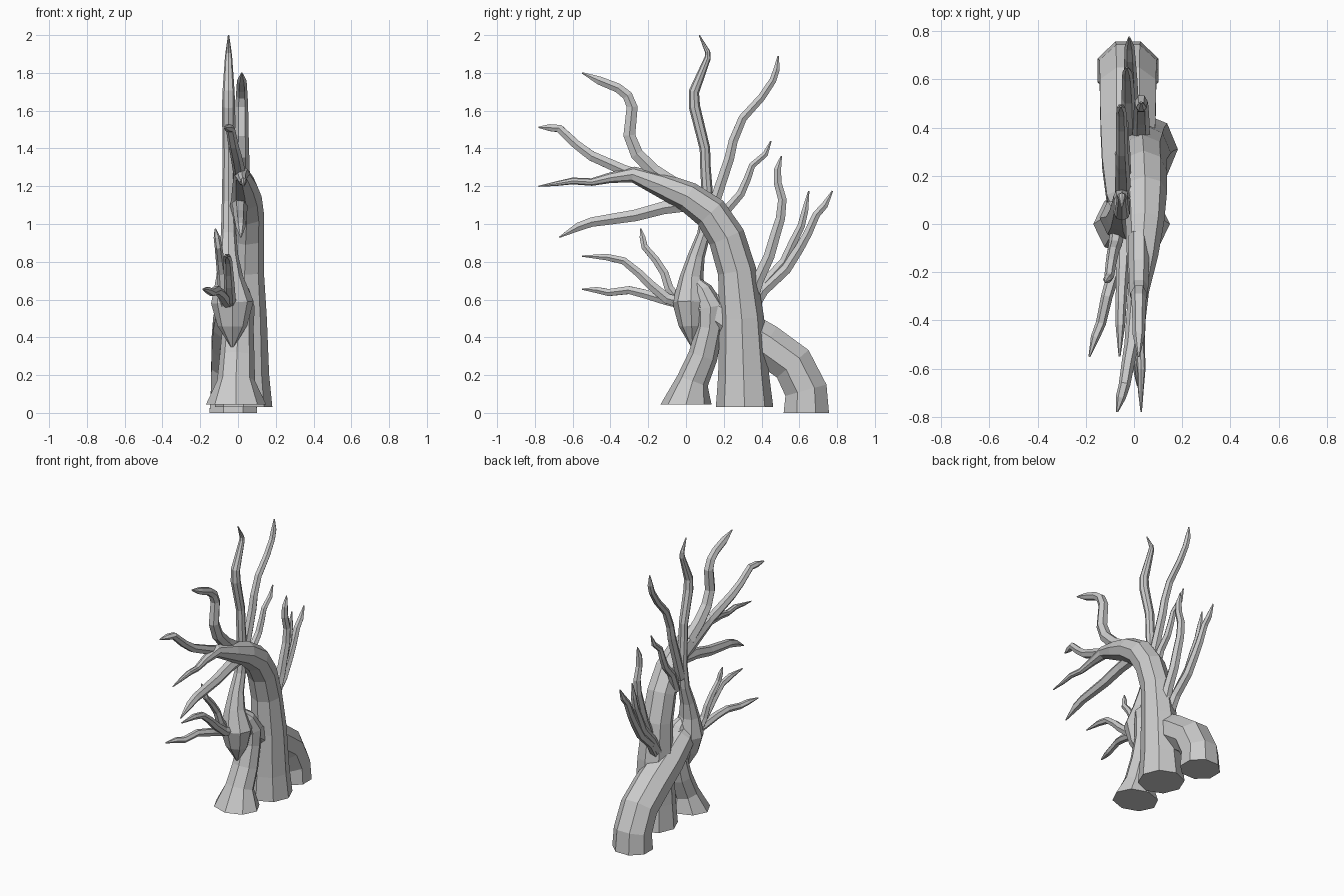
import bpy, bmesh, math
from mathutils import Vector


def tube(name, pts, sides=6, wide=1.0, grounded=False, turn=0.0):
    """Sweep a polygon along (x, y, z, radius) points; wide stretches it in x."""
    bm = bmesh.new()
    P = [Vector(p[:3]) for p in pts]
    rings = []
    for i, p in enumerate(P):
        t = (P[min(i + 1, len(P) - 1)] - P[max(i - 1, 0)]).normalized()
        if grounded and i == 0:
            t = Vector((0, 0, 1))
        v = t.cross(Vector((1, 0, 0))).normalized()
        u = v.cross(t).normalized()
        r = pts[i][3]
        ring = []
        for k in range(sides):
            a = 2 * math.pi * (k + turn) / sides
            ring.append(bm.verts.new(p + u * r * wide * math.cos(a) + v * r * math.sin(a)))
        rings.append(ring)
    for a, b in zip(rings, rings[1:]):
        for k in range(sides):
            n = (k + 1) % sides
            bm.faces.new((a[k], a[n], b[n], b[k]))
    bm.faces.new(rings[0][::-1])
    bm.faces.new(rings[-1])
    bmesh.ops.recalc_face_normals(bm, faces=bm.faces)
    me = bpy.data.meshes.new(name)
    bm.to_mesh(me)
    bm.free()
    ob = bpy.data.objects.new(name, me)
    bpy.context.collection.objects.link(ob)
    return ob


def branch(name, x0, x1, r, path):
    """Tapering twig along (y, z) points, x sliding from x0 to x1."""
    n = len(path) - 1
    pts = []
    for i, (y, z) in enumerate(path):
        f = i / n
        rad = 0.004 if i == n else r * (1 - 0.5 * f)
        pts.append((x0 + (x1 - x0) * f, y, z, rad))
    tube(name, pts)


# Main trunk arching forward into a thin tip
tube("main_trunk", [
    (.03, .31, .03, .152), (.03, .305, .2, .135), (.035, .295, .5, .118),
    (.035, .27, .75, .102), (.04, .215, .93, .098), (.045, .13, 1.06, .092),
    (.045, .01, 1.145, .08), (.035, -.13, 1.205, .065), (.02, -.28, 1.262, .042),
    (.02, -.4, 1.245, .028), (.025, -.5, 1.222, .02), (.03, -.6, 1.228, .018),
    (.028, -.69, 1.213, .012), (.03, -.78, 1.2, .003)], sides=8, grounded=True)

# Back root arching over to the front stem
tube("back_root", [
    (-.025, .637, 0, .13), (-.025, .635, .12, .122), (-.025, .565, .26, .12),
    (-.025, .42, .365, .118), (-.025, .25, .47, .11), (-.025, .1, .57, .09),
    (-.025, .02, .62, .05)], sides=8, wide=1.05, grounded=True, turn=.5)

# Front root leaning back into the trunk
tube("front_root", [
    (-.01, 0, .045, .135), (-.01, .035, .17, .085), (-.005, .09, .3, .078),
    (0, .125, .45, .07), (0, .13, .56, .075), (0, .09, .65, .05),
    (-.02, .05, .7, .025)], sides=8, wide=1.18, grounded=True)

# Swollen stem behind the front root, running up into the tallest branch
tube("front_stem", [
    (-.03, .035, .35, .008), (-.03, .03, .46, .068), (-.03, .025, .585, .098),
    (-.045, .03, .72, .062), (-.05, .055, .83, .045), (-.05, .095, .95, .035),
    (-.05, .115, 1.12, .031), (-.05, .103, 1.3, .028), (-.05, .1, 1.4, .028),
    (-.05, .045, 1.62, .03), (-.05, .042, 1.7, .028), (-.05, .115, 1.88, .017),
    (-.05, .115, 1.91, .014), (-.05, .07, 2.0, .003)], sides=8, wide=1.15)

# Crown branches
branch("crown_branch_back", -.045, -.055, .034, [
    (.12, 1.02), (.17, 1.17), (.23, 1.35), (.25, 1.44), (.3, 1.56), (.4, 1.67),
    (.46, 1.76), (.48, 1.82), (.488, 1.89)])
branch("crown_branch_small", -.04, -.04, .03, [
    (.17, .95), (.22, 1.08), (.29, 1.16), (.325, 1.24), (.35, 1.31), (.42, 1.37), (.45, 1.44)])
branch("crown_branch_curl", .02, .02, .045, [
    (-.05, 1.2), (-.17, 1.28), (-.26, 1.37), (-.3, 1.47), (-.285, 1.62), (-.31, 1.68),
    (-.36, 1.72), (-.46, 1.76), (-.55, 1.8)])
branch("crown_branch_front", .02, -.07, .036, [
    (-.15, 1.22), (-.33, 1.285), (-.5, 1.36), (-.58, 1.42), (-.67, 1.505), (-.72, 1.51), (-.78, 1.512)])
branch("crown_branch_low", .01, .015, .045, [
    (.1, 1.12), (-.02, 1.1), (-.12, 1.085), (-.27, 1.045), (-.4, 1.025), (-.5, 1.01),
    (-.57, .985), (-.67, .93)])

# Twigs fanning from the front stem
branch("front_twig_upper", -.04, -.06, .034, [
    (.02, .57), (-.1, .605), (-.19, .68), (-.25, .74), (-.33, .805), (-.42, .825), (-.55, .83)])
branch("front_twig_lower", -.04, -.185, .032, [
    (.02, .57), (-.1, .595), (-.22, .63), (-.3, .65), (-.41, .637), (-.47, .65), (-.55, .655)])
branch("front_twig_steep", -.07, -.12, .03, [
    (-.03, .58), (-.09, .66), (-.115, .74), (-.16, .81), (-.22, .88), (-.23, .93), (-.24, .975)])

# Branches rising behind the trunk
branch("back_branch_inner", .03, .03, .038, [
    (.33, .55), (.38, .7), (.44, .83), (.475, .95), (.5, 1.03), (.51, 1.13),
    (.485, 1.22), (.485, 1.29), (.505, 1.36)])
branch("back_branch_middle", -.02, -.03, .034, [
    (.34, .56), (.42, .69), (.52, .8), (.57, .91), (.61, .99), (.63, 1.07), (.65, 1.175)])
branch("back_branch_outer", -.01, -.02, .036, [
    (.34, .54), (.41, .65), (.53, .76), (.6, .87), (.645, .95), (.69, 1.05), (.735, 1.1), (.775, 1.175)])
